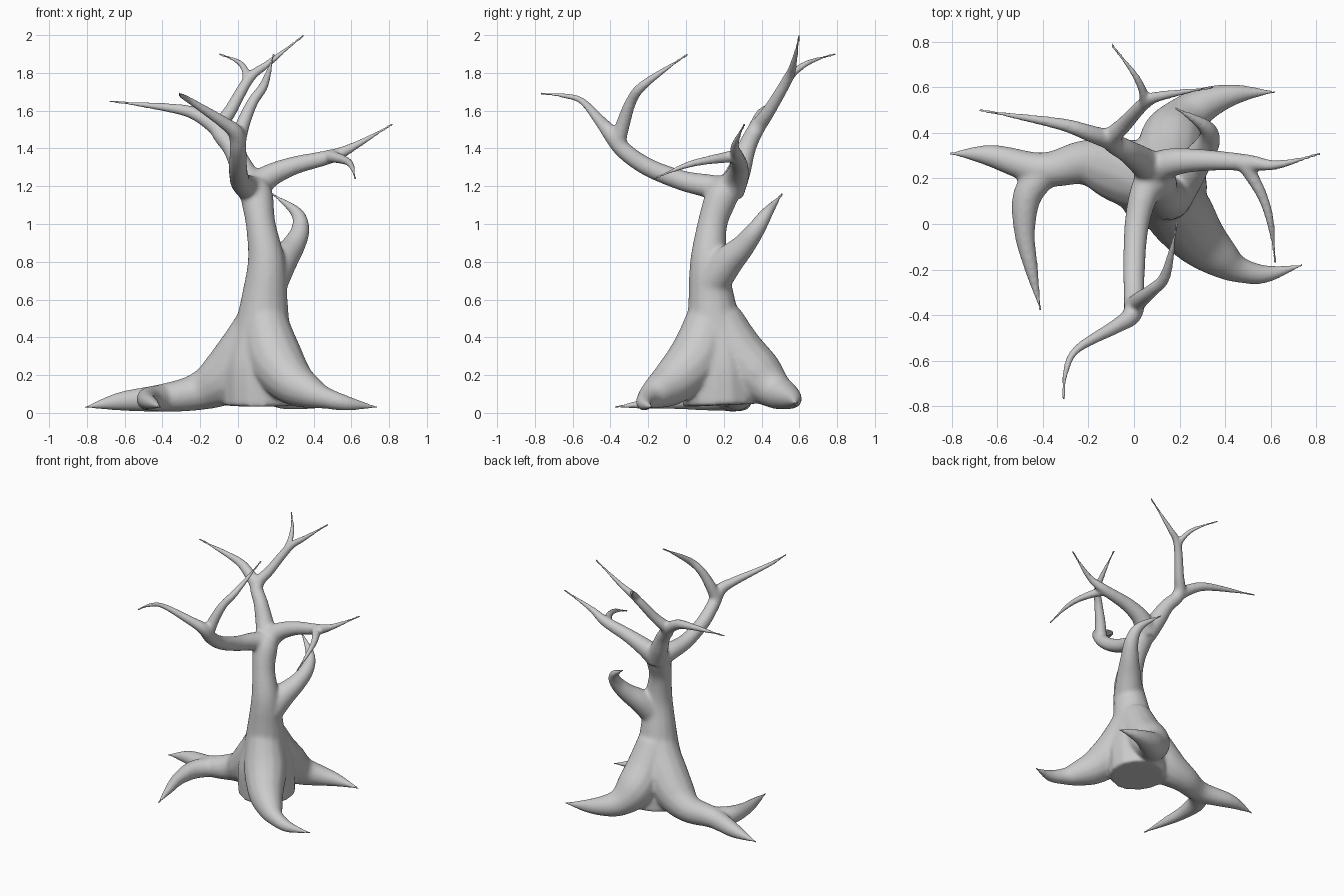
import bpy
import bmesh
import math
from mathutils import Vector, kdtree

SIDES = 14        # sides of every limb
STEPS = 6         # rings between two path points
THIN = .007       # radius of the pointed tips
VOXEL = .008

default_cube = bpy.data.objects.get("Cube")
if default_cube:
    bpy.data.objects.remove(default_cube, do_unlink=True)


def make_material(name, color):
    material = bpy.data.materials.new(name)
    material.use_nodes = True
    material.diffuse_color = color
    shader = material.node_tree.nodes["Principled BSDF"]
    shader.inputs["Base Color"].default_value = color
    shader.inputs["Roughness"].default_value = .8
    return material


def smooth_path(points):
    """Run a smooth spline through points given as x, y, z, radius."""
    points = [Vector(p) for p in points]
    padded = [points[0]] + points + [points[-1]]
    path = []
    for a, b, c, d in zip(padded, padded[1:], padded[2:], padded[3:]):
        for step in range(STEPS):
            t = step / STEPS
            bend = (a * 2 - b * 5 + c * 4 - d) * t * t
            twist = (b * 3 - a - c * 3 + d) * t * t * t
            path.append(b + ((c - a) * t + bend + twist) / 2)
    path.append(points[-1])
    return path


def add_limb(bm, points, samples):
    """Sweep a closed tapering tube along a smooth path."""
    path = smooth_path(points)
    rings = []
    side = None
    for i, point in enumerate(path):
        after = path[min(i + 1, len(path) - 1)]
        before = path[max(i - 1, 0)]
        along = (after - before).to_3d().normalized()
        if side is None:
            side = along.orthogonal()
        side = (side - along * side.dot(along)).normalized()
        other = along.cross(side)
        center = point.to_3d()
        radius = max(point.w, THIN)
        samples.append((center, radius))
        ring = []
        for k in range(SIDES):
            angle = math.tau * k / SIDES
            offset = side * math.cos(angle) + other * math.sin(angle)
            ring.append(bm.verts.new(center + offset * radius))
        rings.append(ring)
    for lower, upper in zip(rings, rings[1:]):
        for k in range(SIDES):
            n = (k + 1) % SIDES
            bm.faces.new((lower[k], lower[n], upper[n], upper[k]))
    bm.faces.new(rings[0][::-1])
    bm.faces.new(rings[-1])


# Trunk, from the ground to the crown
trunk = [(.12, .18, .04, .2), (.12, .17, .25, .2), (.13, .15, .45, .15),
         (.14, .135, .6, .125), (.15, .12, .8, .1), (.12, .14, 1, .08),
         (.1, .19, 1.15, .087), (.09, .22, 1.22, .06)]

# Roots, from inside the trunk to their tips
left_front_root = [(.14, .12, .5, .12), (.19, .06, .3, .15),
                   (.28, -.06, .17, .125), (.38, -.15, .11, .09),
                   (.46, -.2, .08, .06), (.58, -.22, .05, .04),
                   (.74, -.18, .03, 0)]
left_back_root = [(.14, .18, .5, .12), (.15, .27, .33, .14),
                  (.17, .38, .2, .14), (.23, .47, .12, .1),
                  (.32, .53, .09, .075), (.45, .57, .07, .045),
                  (.62, .58, .05, 0)]
right_root = [(.12, .16, .5, .12), (.04, .2, .32, .15),
              (-.08, .24, .18, .14), (-.22, .27, .11, .1),
              (-.4, .24, .08, .075), (-.63, .3, .06, .05),
              (-.81, .31, .03, 0)]
right_root_fork = [(-.4, .22, .08, .07), (-.47, .12, .075, .065),
                   (-.48, -.04, .065, .047), (-.45, -.2, .05, .03),
                   (-.41, -.38, .03, 0)]

# Hooked stub on the side of the trunk
side_stub = [(.17, .14, .7, .1), (.23, .22, .8, .085), (.29, .3, .88, .065),
             (.33, .37, .97, .05), (.31, .43, 1.06, .033),
             (.18, .51, 1.16, 0)]

# Crown branches and the twigs that fork from them
front_branch = [(.09, .22, 1.17, .08), (.04, .12, 1.2, .065),
                (.01, -.02, 1.23, .055), (0, -.2, 1.3, .05),
                (0, -.33, 1.39, .047), (-.01, -.4, 1.48, .044),
                (-.08, -.45, 1.54, .033), (-.25, -.55, 1.65, .018),
                (-.3, -.65, 1.68, .012), (-.31, -.77, 1.69, 0)]
front_twig = [(0, -.36, 1.44, .044), (.03, -.33, 1.54, .038),
              (.08, -.29, 1.65, .03), (.14, -.22, 1.74, .024),
              (.19, .01, 1.9, 0)]
left_branch = [(.09, .23, 1.18, .08), (.16, .27, 1.25, .065),
               (.3, .28, 1.31, .05), (.5, .27, 1.36, .037),
               (.63, .26, 1.42, .02), (.82, .31, 1.53, 0)]
left_twig = [(.48, .27, 1.36, .036), (.56, .13, 1.34, .024),
             (.6, 0, 1.31, .016), (.62, -.17, 1.24, 0)]
back_branch = [(.09, .23, 1.17, .08), (.03, .28, 1.28, .065),
               (-.03, .32, 1.4, .052), (-.1, .37, 1.5, .045),
               (-.04, .44, 1.6, .036), (.06, .54, 1.77, .028),
               (.16, .57, 1.85, .018), (.35, .6, 2, 0)]
back_right_twig = [(-.08, .36, 1.48, .046), (-.2, .4, 1.57, .038),
                   (-.33, .44, 1.61, .027), (-.68, .5, 1.65, 0)]
back_top_twig = [(.05, .53, 1.76, .028), (.04, .58, 1.81, .02),
                 (0, .66, 1.86, .013), (-.1, .79, 1.9, 0)]

limbs = [trunk, left_front_root, left_back_root, right_root,
         right_root_fork, side_stub, front_branch, front_twig, left_branch,
         left_twig, back_branch, back_right_twig, back_top_twig]

# Build every limb in one mesh
bm = bmesh.new()
samples = []
for limb in limbs:
    add_limb(bm, limb, samples)
bmesh.ops.recalc_face_normals(bm, faces=bm.faces)
mesh = bpy.data.meshes.new("bare_tree")
bm.to_mesh(mesh)
bm.free()
tree = bpy.data.objects.new("bare_tree", mesh)
bpy.context.collection.objects.link(tree)

# Fuse the limbs into a single skin
fuse = tree.modifiers.new("fuse", "REMESH")
fuse.mode = "VOXEL"
fuse.voxel_size = VOXEL
depsgraph = bpy.context.evaluated_depsgraph_get()
skin = bpy.data.meshes.new_from_object(tree.evaluated_get(depsgraph))
tree.modifiers.remove(fuse)
tree.data = skin
bpy.data.meshes.remove(mesh)
skin.name = "bare_tree"

# Soften the joints, sparing the thin twigs
finder = kdtree.KDTree(len(samples))
for index, (center, radius) in enumerate(samples):
    finder.insert(center, index)
finder.balance()
thick = tree.vertex_groups.new(name="thick_parts")
for vertex in skin.vertices:
    nearest = finder.find(vertex.co)[1]
    weight = (samples[nearest][1] - .012) / .04
    thick.add([vertex.index], min(max(weight, .06), 1), "REPLACE")
soften = tree.modifiers.new("soften", "SMOOTH")
soften.factor = .5
soften.iterations = 40
soften.vertex_group = thick.name

# One plain colour, smooth shaded
skin.materials.clear()
skin.materials.append(make_material("pale_grey_bark", (.6, .6, .6, 1)))
for face in skin.polygons:
    face.use_smooth = True
    face.material_index = 0
